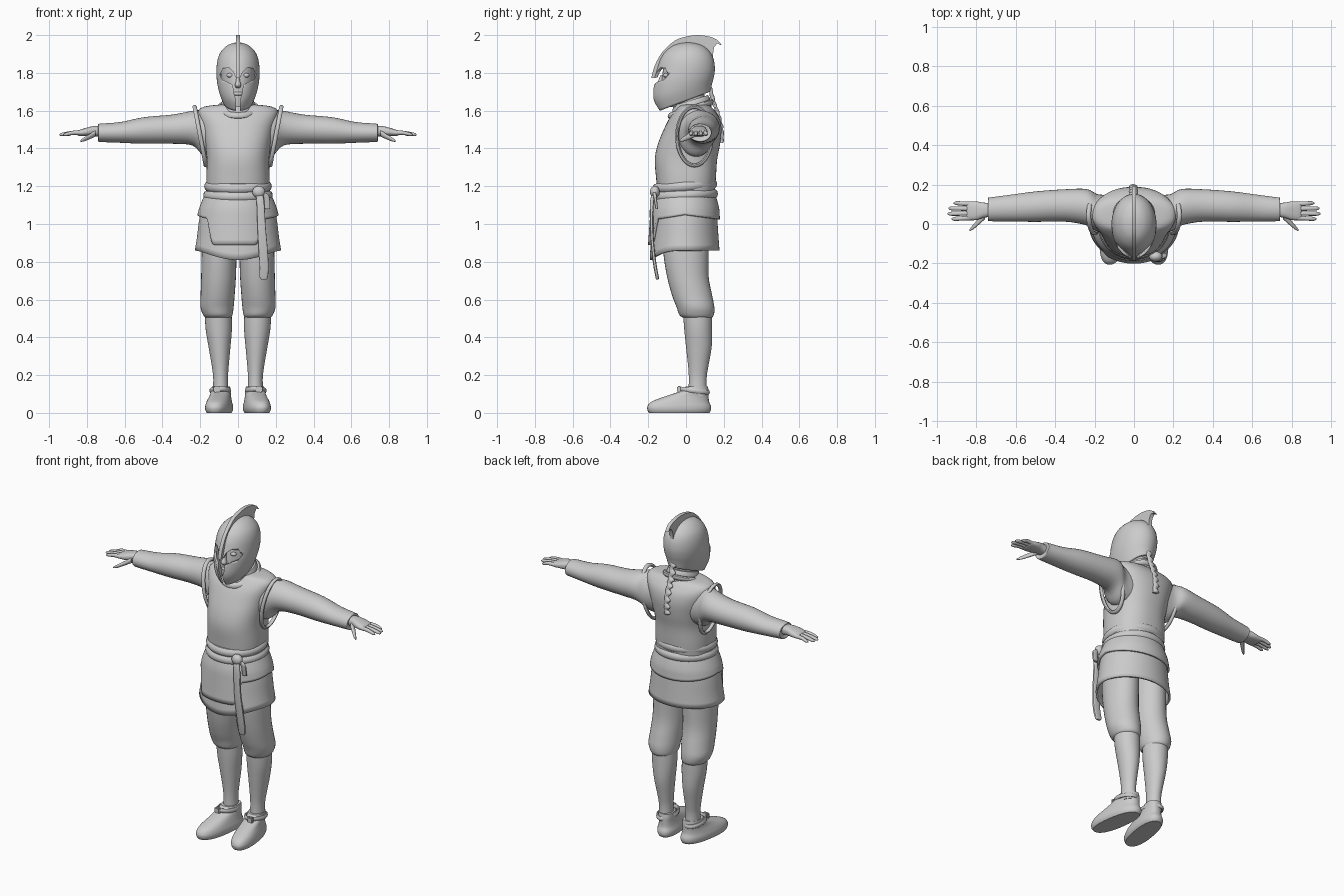
import bpy, bmesh, math
from mathutils import Vector

TAU = 2 * math.pi


def finish(name, bm, mirror=False, solid=0.0, angle=40):
    bmesh.ops.recalc_face_normals(bm, faces=bm.faces)
    me = bpy.data.meshes.new(name)
    bm.to_mesh(me)
    bm.free()
    ob = bpy.data.objects.new(name, me)
    bpy.context.collection.objects.link(ob)
    bpy.ops.object.select_all(action='DESELECT')
    ob.select_set(True)
    bpy.context.view_layer.objects.active = ob
    bpy.ops.object.shade_smooth_by_angle(angle=math.radians(angle))
    if solid:
        m = ob.modifiers.new("thickness", 'SOLIDIFY')
        m.thickness = solid
        m.offset = -1
    if mirror:
        ob.modifiers.new("mirror", 'MIRROR')
    return ob


def smooth(rows, steps):
    """Catmull-Rom interpolation through tuples of numbers."""
    pts = [Vector(r) for r in rows]
    out = []
    for i in range(len(pts) - 1):
        p0, p1, p2, p3 = pts[max(i - 1, 0)], pts[i], pts[i + 1], pts[min(i + 2, len(pts) - 1)]
        for s in range(steps):
            t = s / steps
            out.append(0.5 * (2 * p1 + (p2 - p0) * t + (2 * p0 - 5 * p1 + 4 * p2 - p3) * t * t
                              + (3 * p1 - p0 - 3 * p2 + p3) * t ** 3))
    return out + [pts[-1]]


def bridge(bm, rings, closed=False):
    n = len(rings[0])
    for k in range(len(rings) if closed else len(rings) - 1):
        a, b = rings[k], rings[(k + 1) % len(rings)]
        for i in range(n):
            bm.faces.new((a[i], a[(i + 1) % n], b[(i + 1) % n], b[i]))


def loft(name, rows, axis='z', n=32, steps=4, caps=(True, True), p=1.0, warp=None, **kw):
    """Rows are (x, y, z, radius1, radius2, tilt): smooth skin over ellipses."""
    rows = [tuple(r) + (0,) * (6 - len(r)) for r in rows]
    bm = bmesh.new()
    rings = []
    for x, y, z, a, b, tilt in smooth(rows, steps):
        ring = []
        for i in range(n):
            c, s = math.cos(TAU * i / n), math.sin(TAU * i / n)
            u, v = a * math.copysign(abs(c) ** p, c), b * math.copysign(abs(s) ** p, s)
            co = (x + u, y + v, z + tilt * v) if axis == 'z' else (x, y + u, z + v)
            ring.append(bm.verts.new(warp(*co) if warp else co))
        rings.append(ring)
    bridge(bm, rings)
    for k, use in zip((0, -1), caps):
        if use:
            bm.faces.new(rings[k])
    return finish(name, bm, **kw)


def band(name, centre, a, b, r, h, tilt=0.0, n=48, m=10, place=None, **kw):
    """Closed elliptical band with section radius r and half height h."""
    bm = bmesh.new()
    rings = []
    for i in range(n):
        t, ring = TAU * i / n, []
        for j in range(m):
            q = TAU * j / m
            k, dz = r * math.cos(q), h * math.sin(q)
            u, v = (a + k) * math.cos(t), (b + k) * math.sin(t)
            co = Vector((u, v, dz + tilt * v))
            ring.append(bm.verts.new(place(co) if place else co + Vector(centre)))
        rings.append(ring)
    bridge(bm, rings, True)
    return finish(name, bm, **kw)


def prism(name, pts, to3d, lo, hi, **kw):
    bm = bmesh.new()
    rings = [[bm.verts.new(to3d(u, v, d)) for u, v in pts] for d in (lo, hi)]
    bridge(bm, rings)
    for r in rings:
        bm.faces.new(r)
    return finish(name, bm, **kw)


def ball(name, c, s, **kw):
    bm = bmesh.new()
    bmesh.ops.create_uvsphere(bm, u_segments=20, v_segments=12, radius=1)
    for v in bm.verts:
        v.co = Vector((c[0] + v.co.x * s[0], c[1] + v.co.y * s[1], c[2] + v.co.z * s[2]))
    return finish(name, bm, **kw)


# Head and face
loft("head", [(0, -.07, 1.62, .04, .055), (0, -.035, 1.66, .065, .095), (0, -.012, 1.72, .083, .12),
              (0, -.002, 1.78, .09, .125), (0, 0, 1.85, .085, .112), (0, 0, 1.91, .05, .07)])
loft("neck", [(0, .03, 1.53, .08, .085), (0, .025, 1.62, .075, .078), (0, .02, 1.72, .07, .075)])
loft("nose", [(0, -.124, 1.79, .008, .01), (0, -.132, 1.76, .01, .015), (0, -.138, 1.735, .017, .02),
              (0, -.13, 1.72, .01, .012)], n=16)
ball("lips", (0, -.126, 1.69), (.026, .012, .011))
ball("eye", (.042, -.106, 1.787), (.019, .015, .012), mirror=True)

# Helmet with face opening
helmet = loft("helmet", [(0, -.005, 1.65, .08, .135, .38), (0, -.018, 1.70, .1, .155, .25),
                         (0, -.013, 1.76, .112, .16, .1), (0, 0, 1.82, .114, .153), (0, .005, 1.87, .108, .142),
                         (0, .008, 1.91, .092, .12), (0, .01, 1.942, .062, .083), (0, .01, 1.957, .03, .04),
                         (0, .01, 1.961, .004, .005)], n=64, caps=(False, True), solid=.014)
half = [(.012, 1.775), (.025, 1.805), (.05, 1.828), (.08, 1.822), (.095, 1.79), (.083, 1.763), (.05, 1.75),
        (.026, 1.735), (.024, 1.70), (.012, 1.66), (.01, 1.5)]
outline = half + [(-x, z) for x, z in reversed(half)]
cutter = prism("face_opening_cutter", outline, lambda u, v, d: (u, d, v), -.4, -.05)
cutter.hide_render = True
cutter.hide_viewport = True
cut = helmet.modifiers.new("face opening", 'BOOLEAN')
cut.operation, cut.object, cut.solver = 'DIFFERENCE', cutter, 'EXACT'

# Crest fin
outer = [(-.184, 1.772), (-.165, 1.84), (-.125, 1.91), (-.06, 1.97), (0, 1.992), (.06, 2.0), (.12, 1.993),
         (.165, 1.975), (.19, 1.945)]
inner = [(.165, 1.956), (.148, 1.935), (.142, 1.89), (.145, 1.82), (.1, 1.87), (0, 1.91), (-.08, 1.88),
         (-.13, 1.83), (-.155, 1.775)]
prism("helmet_crest", [tuple(v) for v in smooth(outer, 3)] + inner, lambda u, v, d: (d, u, v), -.011, .011)

# Braid: alternating bulges
path = smooth([(0, .125, 1.73), (0, .145, 1.65), (0, .17, 1.58), (0, .188, 1.5), (0, .188, 1.43)], 4)
loft("braid", [(.005 * (-1) ** i, q.y, q.z, .02 if i % 2 else .014, .013 if i % 2 else .009)
               for i, q in enumerate(path)], n=14, steps=3)

# Vest, collar and armhole rims
loft("vest", [(0, 0, 1.15, .165, .15), (0, 0, 1.24, .168, .158), (0, 0, 1.34, .165, .165),
              (0, .015, 1.42, .174, .165), (0, .035, 1.50, .19, .153), (0, .045, 1.56, .207, .133),
              (0, .048, 1.60, .21, .105), (0, .046, 1.622, .175, .085), (0, .045, 1.632, .1, .07)],
     n=48, p=.85)
loft("shirt_collar", [(0, .03, 1.56, .1, .11, .3), (0, .028, 1.63, .09, .1, .3), (0, .026, 1.655, .082, .09, .3)])
band("vest_collar", (0, .025, 1.61), .1, .108, .014, .016, .33)
band("armhole_rim", None, .155, .092, .01, .012, mirror=True,
     place=lambda c: (.2 + .19 * c.x + c.z, .045 + c.y, 1.465 + c.x))

# Sleeves and hands
loft("sleeve", [(.1, .05, 1.48, .1, .12), (.18, .055, 1.482, .095, .122), (.24, .085, 1.507, .092, .092),
                (.35, .094, 1.502, .082, .077), (.5, .088, 1.495, .077, .07), (.62, .081, 1.485, .068, .055),
                (.72, .075, 1.483, .061, .049), (.74, .075, 1.483, .058, .045), (.735, .075, 1.483, .04, .03)],
     axis='x', mirror=True)
loft("palm", [(.71, .072, 1.488, .034, .028), (.76, .07, 1.492, .038, .027), (.80, .067, 1.488, .047, .022),
              (.84, .066, 1.482, .046, .016), (.85, .066, 1.48, .04, .01)], axis='x', p=.8, mirror=True)
for i, (y0, y1, tip) in enumerate([(.031, .026, .925), (.054, .052, .945), (.077, .079, .94), (.101, .106, .915)]):
    loft("finger_%d" % (i + 1), [(.82, y0, 1.483, .012, .012), (.87, (y0 + y1) / 2, 1.483, .011, .011),
                                 (tip - .015, y1, 1.475, .01, .009), (tip, y1, 1.472, .003, .003)],
         axis='x', n=12, mirror=True)
loft("thumb", [(.755, .045, 1.48, .02, .018), (.785, .015, 1.463, .017, .014), (.815, -.015, 1.448, .012, .011),
               (.835, -.032, 1.439, .004, .004)], axis='x', n=14, mirror=True)


# Skirt layers with shaped hems
def skirt(name, grow, hem, n=144, rows=10):
    prof = smooth([(1.17, .165, .152), (1.10, .188, .166), (1.02, .206, .172), (.93, .217, .178),
                   (.85, .23, .184), (.76, .24, .188)], 6)
    bm = bmesh.new()
    rings = []
    for k in range(rows + 1):
        ring = []
        for i in range(n):
            t = TAU * i / n
            z = 1.16 + (hem(.2 * math.cos(t), math.sin(t)) - 1.16) * k / rows
            j = next(j for j in range(len(prof) - 1) if prof[j + 1][0] <= z)
            q = prof[j].lerp(prof[j + 1], (prof[j][0] - z) / (prof[j][0] - prof[j + 1][0]))
            g = grow * (.4 + .6 * min(1, (1.16 - z) / .08))
            ring.append(bm.verts.new(((q[1] + g) * math.cos(t), -.006 + (q[2] + g) * math.sin(t), z)))
        rings.append(ring)
    bridge(bm, rings)
    return finish(name, bm, solid=.012)


def apron_hem(x, s):
    side = 1.05 + .03 * s * (s < 0) - .025 * max(s, 0)
    if s > 0:
        return side
    d = max(-.11 - x, x - .08, 0) / .045
    k = max(0, 1 - d)
    return side + (.89 - side) * k * k * (3 - 2 * k)


skirt("skirt_lower", 0, lambda x, s: .86 - .05 * max(-s, 0) ** 3)
skirt("skirt_apron", .014, apron_hem)

# Belt, knot and hanging strap
band("belt_upper", (0, -.006, 1.2), .16, .152, .019, .025, .07)
band("belt_lower", (0, -.006, 1.152), .165, .156, .019, .025, .05)
ball("belt_knot", (.11, -.165, 1.17), (.034, .026, .032))
loft("belt_strap", [(.105, -.16, 1.19, .016, .01), (.118, -.18, 1.12, .02, .01), (.125, -.182, .98, .022, .009),
                    (.132, -.176, .88, .024, .009), (.138, -.164, .78, .024, .009), (.136, -.153, .72, .022, .009),
                    (.136, -.152, .705, .012, .006)], n=16, p=.6, mirror=False)
loft("belt_loose_end", [(.1, -.17, 1.18, .014, .009), (.148, -.165, 1.15, .016, .009),
                        (.155, -.155, 1.08, .014, .007)], n=14, p=.6)

# Breeches and stockings
loft("breeches", [(.098, 0, 1.0, .085, .12), (.1, 0, .85, .092, .12), (.103, .01, .72, .092, .11),
                  (.108, .033, .62, .09, .106), (.111, .05, .56, .088, .1), (.107, .056, .52, .078, .092),
                  (.105, .06, .505, .068, .078)], mirror=True)
loft("stocking", [(.105, .06, .55, .07, .077), (.102, .064, .45, .07, .074), (.098, .068, .35, .058, .068),
                  (.094, .065, .25, .045, .054), (.092, .062, .18, .039, .047), (.092, .062, .09, .042, .05)],
     mirror=True)


# Shoes with ankle strap and buckle
def toe_out(x, y, z):
    return (x - .14 * (y - .05), y, z)


loft("shoe", [(.088, -.036, 0, .06, .16), (.088, -.036, .015, .067, .168), (.088, -.036, .035, .068, .168),
              (.088, -.03, .06, .062, .152), (.088, .005, .088, .054, .115), (.09, .045, .115, .05, .075),
              (.09, .058, .14, .046, .058)], n=40, p=.85, warp=toe_out, mirror=True)
band("shoe_strap", (.094, .042, .118), .049, .076, .008, .013, -.12, mirror=True)
bm = bmesh.new()
bmesh.ops.create_cube(bm, size=1)
for v in bm.verts:
    v.co = Vector((.112 + v.co.x * .036, -.038 + v.co.y * .02, .125 + v.co.z * .036))
bmesh.ops.bevel(bm, geom=bm.edges[:], offset=.005, segments=2, affect='EDGES')
finish("shoe_buckle", bm, mirror=True)
